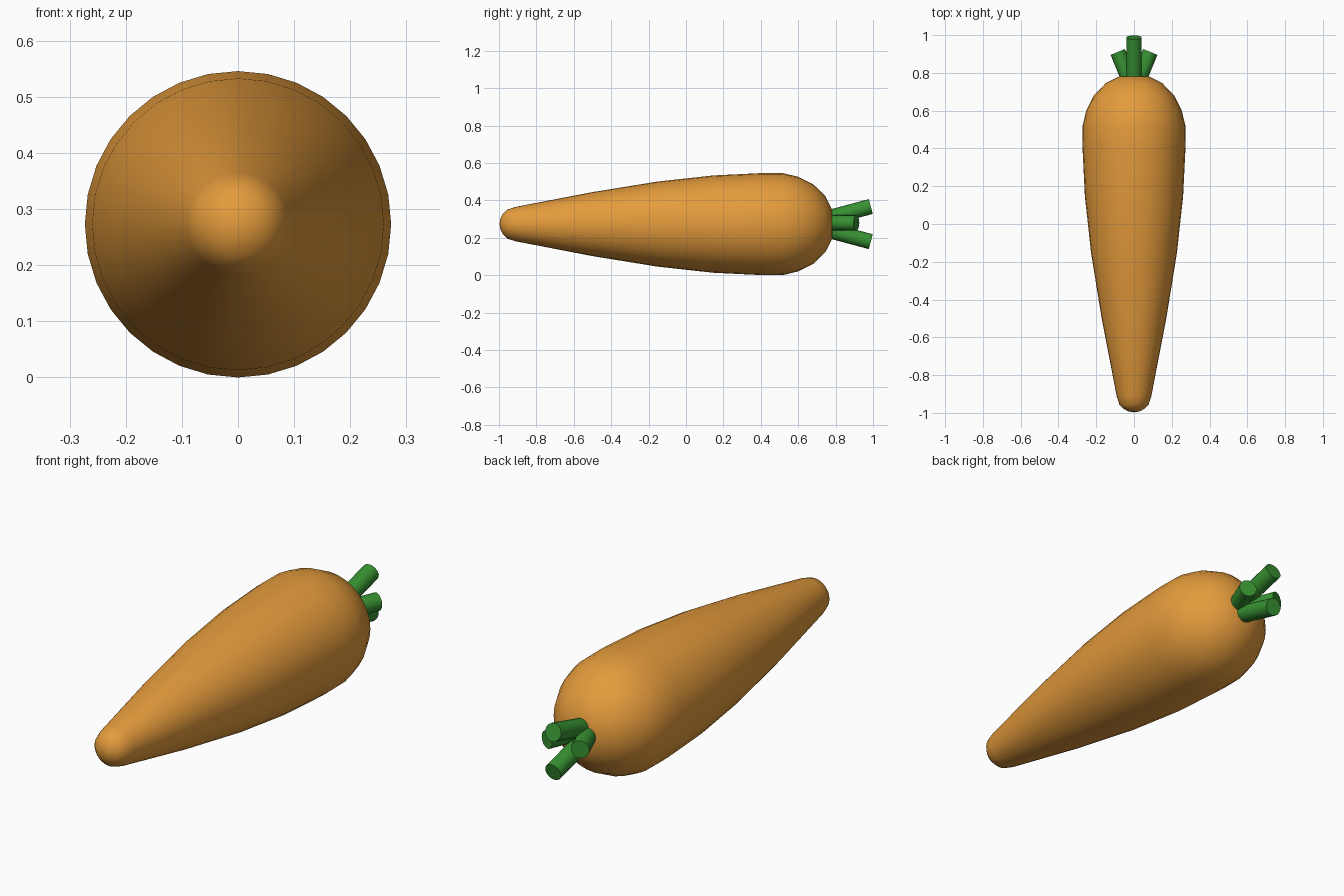
import bpy, bmesh, math
from mathutils import Vector

if "Cube" in bpy.data.objects:
    bpy.data.objects.remove(bpy.data.objects["Cube"])

AXIS_Z = 0.273


def material(name, rgb):
    m = bpy.data.materials.new(name)
    m.diffuse_color = (*rgb, 1)
    m.use_nodes = True
    m.node_tree.nodes["Principled BSDF"].inputs["Base Color"].default_value = m.diffuse_color
    return m


def finish(obj, mat, angle):
    obj.data.materials.append(mat)
    bpy.ops.object.select_all(action='DESELECT')
    obj.select_set(True)
    bpy.context.view_layer.objects.active = obj
    bpy.ops.object.shade_smooth_by_angle(angle=math.radians(angle))


def lathe(name, profile, mat, sides=32):
    """Revolve (y, radius) points about the lengthwise axis."""
    bm = bmesh.new()
    verts = [bm.verts.new((0, y, AXIS_Z + r)) for y, r in profile]
    edges = [bm.edges.new(p) for p in zip(verts, verts[1:])]
    bmesh.ops.spin(bm, geom=verts + edges, cent=(0, 0, AXIS_Z), axis=(0, 1, 0),
                   angle=2 * math.pi, steps=sides, use_duplicate=False)
    bmesh.ops.remove_doubles(bm, verts=bm.verts, dist=1e-4)
    bmesh.ops.recalc_face_normals(bm, faces=bm.faces)
    mesh = bpy.data.meshes.new(name)
    bm.to_mesh(mesh)
    bm.free()
    obj = bpy.data.objects.new(name, mesh)
    bpy.context.collection.objects.link(obj)
    finish(obj, mat, 75)


def stem(name, start, end, mat, radius=0.041):
    a, b = Vector(start), Vector(end)
    bpy.ops.mesh.primitive_cylinder_add(vertices=16, radius=radius,
                                        depth=(b - a).length, location=(a + b) / 2)
    obj = bpy.context.object
    obj.name = name
    obj.rotation_euler = (b - a).to_track_quat('Z', 'Y').to_euler()
    finish(obj, mat, 60)


orange = material("carrot orange", (0.775, 0.328, 0.045))
green = material("stem green", (0.038, 0.283, 0.032))

# Tapered root with a rounded tip and shoulder
lathe("root", [(-0.997, 0), (-0.992, 0.03), (-0.978, 0.056), (-0.955, 0.078),
               (-0.91, 0.092), (-0.5, 0.171), (-0.155, 0.227), (0.145, 0.26),
               (0.41, 0.273), (0.52, 0.272), (0.60, 0.253), (0.68, 0.213),
               (0.745, 0.15), (0.78, 0.08), (0.79, 0)], orange)

# Two long stems spread up and down, two short ones spread sideways
for s, upright, side in ((1, "upper", "right"), (-1, "lower", "left")):
    stem(upright + "_stem", (0, 0.70, AXIS_Z + s * 0.017),
         (0, 0.988, AXIS_Z + s * 0.094), green)
    stem(side + "_stem", (s * 0.01, 0.725, AXIS_Z + 0.007),
         (s * 0.086, 0.911, AXIS_Z + 0.007), green)
